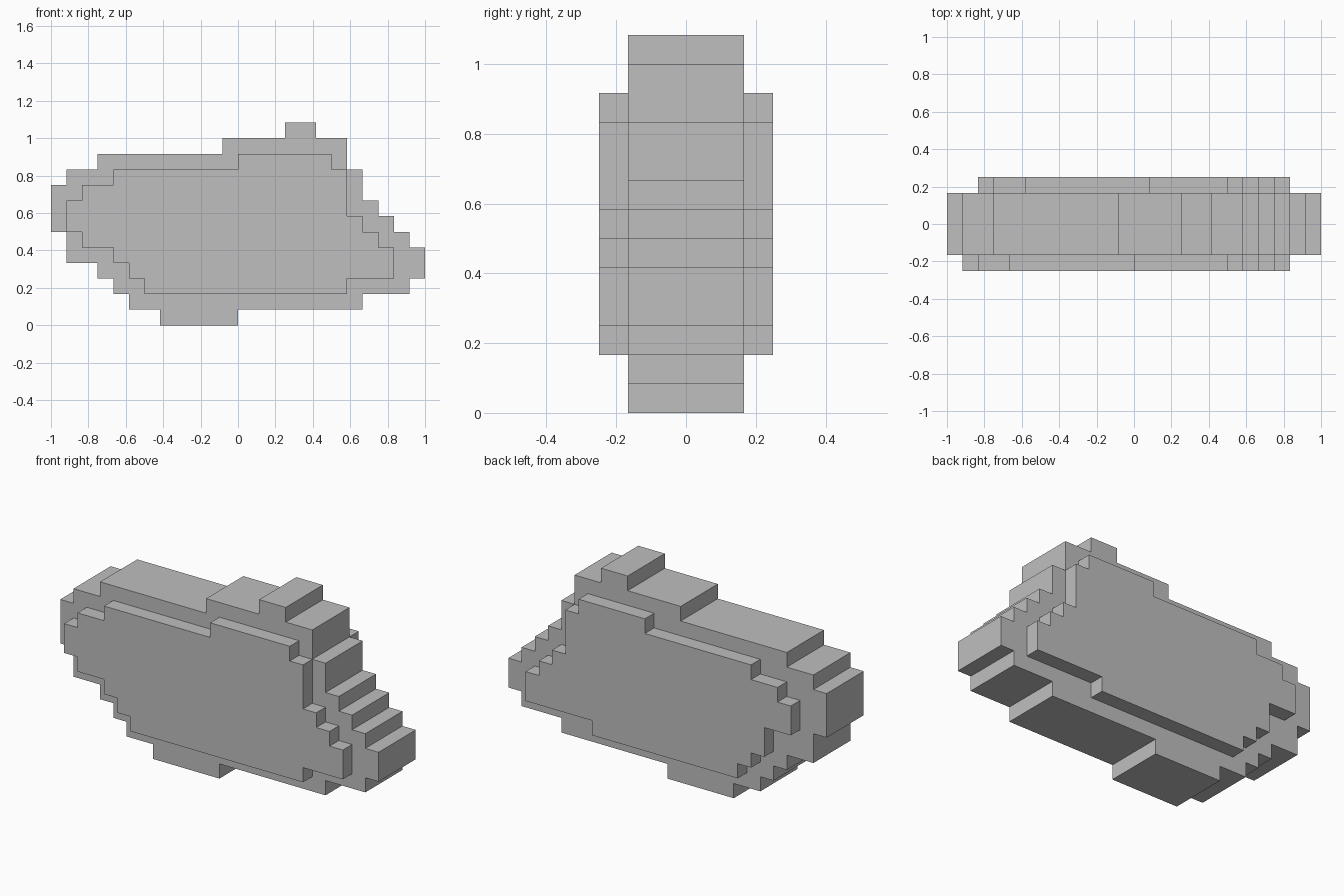
import bpy
import bmesh

cube = bpy.data.objects.get("Cube")
if cube:
    bpy.data.objects.remove(cube, do_unlink=True)

U = 1 / 12  # size of one block

grey = bpy.data.materials.new("plain grey")
grey.use_nodes = True
grey.diffuse_color = (0.52, 0.52, 0.52, 1)
grey.node_tree.nodes["Principled BSDF"].inputs["Base Color"].default_value = (0.52, 0.52, 0.52, 1)


def stepped_outline(rows, z0):
    """Turn rows of (left, right) block limits, from the bottom up, into a clean outline."""
    right, left = [], []
    for i, (a, b) in enumerate(rows):
        for z in (z0 + i, z0 + i + 1):
            right.append((b, z))
            left.append((a, z))
    points = right + left[::-1]
    # Drop repeated points and points in the middle of a straight side
    points = [p for i, p in enumerate(points) if p != points[i - 1]]
    n = len(points)
    return [p for i, p in enumerate(points)
            if not any(points[i - 1][k] == p[k] == points[(i + 1) % n][k] for k in (0, 1))]


def stepped_slab(name, rows, z0, y_front, y_back):
    """Extrude a stepped outline from y_front to y_back (all in blocks)."""
    bm = bmesh.new()
    verts = [bm.verts.new((x * U, y_front * U, z * U)) for x, z in stepped_outline(rows, z0)]
    face = bm.faces.new(verts)
    ext = bmesh.ops.extrude_face_region(bm, geom=[face])
    moved = [g for g in ext["geom"] if isinstance(g, bmesh.types.BMVert)]
    bmesh.ops.translate(bm, verts=moved, vec=(0, (y_back - y_front) * U, 0))
    bmesh.ops.recalc_face_normals(bm, faces=bm.faces)
    mesh = bpy.data.meshes.new(name)
    bm.to_mesh(mesh)
    bm.free()
    mesh.materials.append(grey)
    obj = bpy.data.objects.new(name, mesh)
    bpy.context.collection.objects.link(obj)
    return obj


# Thick middle slab with the bottom foot and the top knob
core_rows = [(-5, 0), (-7, 8), (-8, 11), (-9, 12), (-11, 12), (-11, 11), (-12, 10),
             (-12, 9), (-12, 8), (-11, 8), (-9, 7), (-1, 7), (3, 5)]
stepped_slab("core_slab", core_rows, 0, -2, 2)

# Thin raised layer on the front
front_rows = [(-6, 7), (-7, 10), (-8, 10), (-10, 9), (-11, 8), (-11, 7), (-10, 7),
              (-8, 7), (0, 6)]
stepped_slab("front_layer", front_rows, 2, -3, -2)

# Thin raised layer on the back
back_rows = [(-6, 5), (-7, 10), (-8, 10), (-8, 9), (-10, 8), (-10, 7), (-9, 7),
             (-7, 7), (1, 6)]
stepped_slab("back_layer", back_rows, 2, 2, 3)
